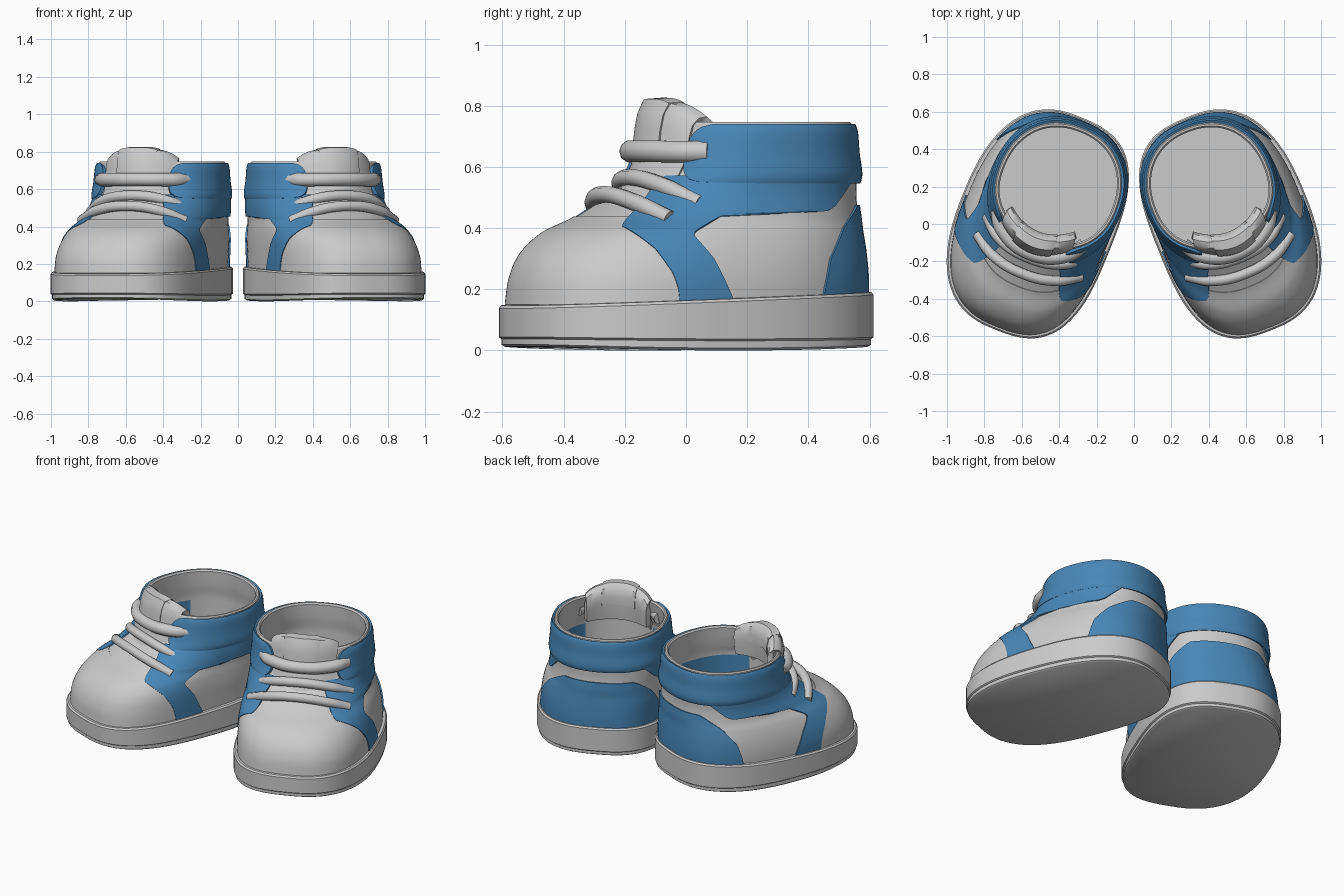
import bpy, bmesh, math
from math import sin, cos, pi, atan2
from mathutils import Vector

if "Cube" in bpy.data.objects:
    bpy.data.objects.remove(bpy.data.objects["Cube"])


def material(name, rgb):
    m = bpy.data.materials.new(name)
    m.use_nodes = True
    m.diffuse_color = (*rgb, 1)
    bsdf = m.node_tree.nodes["Principled BSDF"]
    bsdf.inputs["Base Color"].default_value = (*rgb, 1)
    bsdf.inputs["Roughness"].default_value = 0.7
    return m


GREY = material("light grey", (0.6, 0.6, 0.6))
BLUE = material("steel blue", (0.065, 0.24, 0.47))
SPLAY = math.radians(22)
CENTRE_X = 0.505


def place(u, v, z):
    """Shoe space (u sideways, v backwards) to the splayed left shoe."""
    return Vector((CENTRE_X + u * cos(SPLAY) - v * sin(SPLAY),
                   u * sin(SPLAY) + v * cos(SPLAY), z))


def finish(ob, mat, thick=0):
    """Colour, thicken, shade and mirror one part into the pair."""
    ob.data.materials.append(mat)
    bpy.ops.object.select_all(action='DESELECT')
    ob.select_set(True)
    bpy.context.view_layer.objects.active = ob
    if thick:
        s = ob.modifiers.new("thickness", 'SOLIDIFY')
        s.thickness, s.offset = thick, 0
        bpy.ops.object.modifier_apply(modifier=s.name)
    if ob.type == 'CURVE':
        bpy.ops.object.convert(target='MESH')
        ob = bpy.context.object
    bpy.ops.object.shade_smooth_by_angle(angle=math.radians(40))
    m = ob.modifiers.new("pair", 'MIRROR')
    m.use_mirror_merge = False
    return ob


def loft(name, rows, mat, closed=False, cap_start=False, cap_end=False, thick=0):
    """Skin rows of shoe-space points."""
    bm = bmesh.new()
    vs = [[bm.verts.new(place(*p)) for p in row] for row in rows]
    n = len(rows[0])
    for a, b in zip(vs, vs[1:]):
        for i in range(n if closed else n - 1):
            j = (i + 1) % n
            bm.faces.new((a[i], a[j], b[j], b[i]))
    if cap_start:
        bm.faces.new(vs[0][::-1])
    if cap_end:
        bm.faces.new(vs[-1])
    bmesh.ops.recalc_face_normals(bm, faces=bm.faces)
    me = bpy.data.meshes.new(name)
    bm.to_mesh(me)
    bm.free()
    ob = bpy.data.objects.new(name, me)
    bpy.context.collection.objects.link(ob)
    return finish(ob, mat, thick)


# Upper outline by height: z, u centre, v centre, half width, front, back, squareness
OUTLINE = [
    (.14, .02, 0, .395, .59, .59, 2.7),
    (.24, .018, .02, .395, .595, .57, 2.65),
    (.32, .01, .06, .388, .595, .525, 2.6),
    (.385, 0, .10, .375, .56, .48, 2.5),
    (.43, -.01, .14, .36, .50, .44, 2.4),
    (.50, -.02, .19, .35, .435, .385, 2.3),
    (.57, -.02, .21, .345, .37, .365, 2.25),
    (.65, -.02, .21, .337, .335, .355, 2.2),
    (.75, -.02, .21, .332, .31, .35, 2.2),
]


def outline(z):
    """Smooth interpolation of the outline table."""
    z = min(max(z, OUTLINE[0][0]), OUTLINE[-1][0])
    last = len(OUTLINE) - 1
    i = max(k for k in range(last) if OUTLINE[k][0] <= z)
    a, b = OUTLINE[i], OUTLINE[i + 1]
    p, q = OUTLINE[max(i - 1, 0)], OUTLINE[min(i + 2, last)]
    h = b[0] - a[0]
    s = (z - a[0]) / h
    out = []
    for k in range(1, len(a)):
        m0 = (b[k] - p[k]) / (b[0] - p[0]) * h
        m1 = (q[k] - a[k]) / (q[0] - a[0]) * h
        out.append((2*s**3 - 3*s*s + 1) * a[k] + (s**3 - 2*s*s + s) * m0
                   + (3*s*s - 2*s**3) * b[k] + (s**3 - s*s) * m1)
    return out


def squareness(n, outer):
    """The outer side is rounder than the inner one."""
    return n + (n - 2.2) * (-.45 if outer else .45)


def oval(t, n):
    n = squareness(n, cos(t) > 0)
    r = (abs(cos(t)) ** n + abs(sin(t)) ** n) ** (-1 / n)
    return r * cos(t), r * sin(t)


def skin(t, z, off=0):
    """Point on the upper at angle t (0 outer side, -90 toe, 90 heel)."""
    uc, vc, w, f, b, n = outline(z)
    x, y = oval(t, n)
    return uc + (w + off) * x, vc + ((f if y < 0 else b) + off) * y, z


def angle_at(v, z):
    uc, vc, w, f, b, n = outline(z)
    n = squareness(n, True)
    k = (v - vc) / (f if v < vc else b)
    k = max(-1, min(1, k))
    return atan2(k, (1 - abs(k) ** n) ** (1 / n))


def table(z, pts):
    """Piecewise linear lookup of v by height."""
    for (z0, v0), (z1, v1) in zip(pts, pts[1:]):
        if z <= z1:
            return v0 + (v1 - v0) * max(0, (z - z0) / (z1 - z0))
    return pts[-1][1]


def span(a, b, n):
    return [a + (b - a) * i / n for i in range(n + 1)]


def panel(name, z0, z1, edges, mat, off, thick, nz=36, nt=28):
    """Plate lying on the upper between two edge angles at each height."""
    rows = []
    for z in span(z0, z1, nz):
        t0, t1 = edges(z)
        d = off(z) if callable(off) else off
        rows.append([skin(t, z, d) for t in span(t0, t1, nt)])
    return loft(name, rows, mat, thick=thick)


CIRCLE = [2 * pi * i / 96 for i in range(96)]


# Soles
def sole_ring(inset, z, rise=0, rocker=0):
    ring = []
    for t in CIRCLE:
        x, y = oval(t, 2.7)
        u, v = .02 + (.42 - inset) * x, (.612 - inset) * y
        ring.append((u, v, z + rise * (v / 1.2 + .5) + rocker * (v / .6) ** 2))
    return ring


loft("outsoles", [sole_ring(.018, 0, 0, .014), sole_ring(.008, .008, 0, .012),
                  sole_ring(.008, .04)], GREY, True, True, True)
loft("midsoles", [sole_ring(.01, .03, 0, .006), sole_ring(0, .038, 0, .006),
                  sole_ring(0, .138, .045), sole_ring(.008, .147, .045),
                  sole_ring(.06, .15, .045)], GREY, True, True, True)

# Uppers, with the padded lining and insole inside
loft("uppers", [[skin(t, z) for t in CIRCLE] for z in span(.14, .74, 56)], GREY, True)
rim = [[skin(t, .74, d)[:2] + (z,) for t in CIRCLE]
       for d, z in ((0, .74), (-.006, .747), (-.016, .747), (-.024, .738))]
wall = [[skin(t, max(z, .57), -.024)[:2] + (z,) for t in CIRCLE] for z in span(.71, .43, 14)]
lining = loft("linings", rim + wall, GREY, True, False, True)
lining.data.materials.append(BLUE)
for f in lining.data.polygons:
    c = f.center - place(0, 0, 0)
    u = c.x * cos(SPLAY) + c.y * sin(SPLAY)
    v = c.y * cos(SPLAY) - c.x * sin(SPLAY)
    if .43 < c.z < .55 and -.1 < v < .35 and abs(u) > .2:
        f.material_index = 1


# Toe caps
def toe_edges(z):
    a = angle_at(table(z, [(.15, -.17), (.33, -.23), (.40, -.28), (.436, -.25)]), z)
    return -pi - a, a


panel("toe_caps", .15, .436, toe_edges, GREY, .003, .006, nt=48)

# Side stripes running up into the eyestays and ankle bands
STRIPE_FRONT = [(.15, -.185), (.2, -.19), (.25, -.205), (.33, -.25), (.405, -.32),
                (.45, -.26), (.5, -.2), (.57, -.13)]
STRIPE_BACK = [(.15, .005), (.3, -.065), (.375, -.12), (.39, -.11),
               (.445, 0), (.452, .36), (.47, .4), (.57, .5)]


def stripe_edges(z):
    return angle_at(table(z, STRIPE_FRONT), z), angle_at(table(z, STRIPE_BACK), z)


def inner_stripe_edges(z):
    a, b = stripe_edges(z)
    return pi - b, pi - a


panel("outer_stripes", .15, .57, stripe_edges, BLUE, .006, .008, 48)
panel("inner_stripes", .15, .57, inner_stripe_edges, BLUE, .006, .008, 48)


# Heel patches
def heel_edges(z):
    a = angle_at(table(z, [(.15, .32), (.3, .36), (.4, .43), (.475, .52)]), z)
    return a, pi - a


panel("heel_patches", .15, .475, heel_edges, BLUE, .005, .008)


# Collars, open at the front with rounded ends
def collar_pos(z):
    return (z - .6425) / .0925


def collar_edges(z):
    s = min(1, abs(collar_pos(z)))
    a = math.radians(-53 + 13 * (1 - (1 - s ** 3) ** .5))
    return a, pi - a + math.radians(9)


panel("collars", .55, .735, collar_edges, BLUE,
      lambda z: .01 - .008 * abs(collar_pos(z)) ** 6, .022, 24, 72)


# Tongues and their raised centre tabs
def pad(name, half, path, crown, thick, lift):
    rows = []
    for v, z in path:
        row = []
        for u in span(-half, half, 16):
            drop = crown * (abs(u) / half) ** 4 * max(0, (z - .6) / .2)
            row.append((u - .01, v - lift + .08 * (u / .19) ** 2, z - drop))
        rows.append(row)
    loft(name, rows, GREY, thick=thick)


TONGUE = [(-.235, .45), (-.19, .53), (-.155, .6), (-.14, .67), (-.133, .73),
          (-.124, .775), (-.108, .798), (-.088, .8), (-.07, .785), (-.06, .75),
          (-.06, .7), (-.07, .6)]
pad("tongues", .19, TONGUE, .05, .034, 0)
TAB = [(v + (.008 if v > -.1 else -.012), z + (.014 if z > .78 else 0))
       for v, z in TONGUE[3:11]]
pad("tongue_tabs", .105, TAB, .012, .026, 0)


# Laces
def lace(name, half_path, radius):
    cu = bpy.data.curves.new(name, 'CURVE')
    cu.dimensions = '3D'
    cu.bevel_depth, cu.bevel_resolution = radius, 3
    cu.use_fill_caps, cu.resolution_u = True, 8
    pts = half_path + [(-u, v, z) for u, v, z in half_path[-2::-1]]
    sp = cu.splines.new('BEZIER')
    sp.bezier_points.add(len(pts) - 1)
    for bp, (u, v, z) in zip(sp.bezier_points, pts):
        bp.co = place(u - .012, v, z)
        bp.handle_left_type = bp.handle_right_type = 'AUTO'
    ob = bpy.data.objects.new(name, cu)
    bpy.context.collection.objects.link(ob)
    finish(ob, GREY)


lace("top_laces", [(.25, -.015, .65), (.19, -.10, .65), (0, -.165, .652)], .037)
lace("middle_laces", [(.29, -.065, .48), (.18, -.155, .54), (0, -.19, .565)], .028)
lace("lower_laces", [(.30, -.175, .43), (.18, -.25, .485), (0, -.28, .51)], .028)
